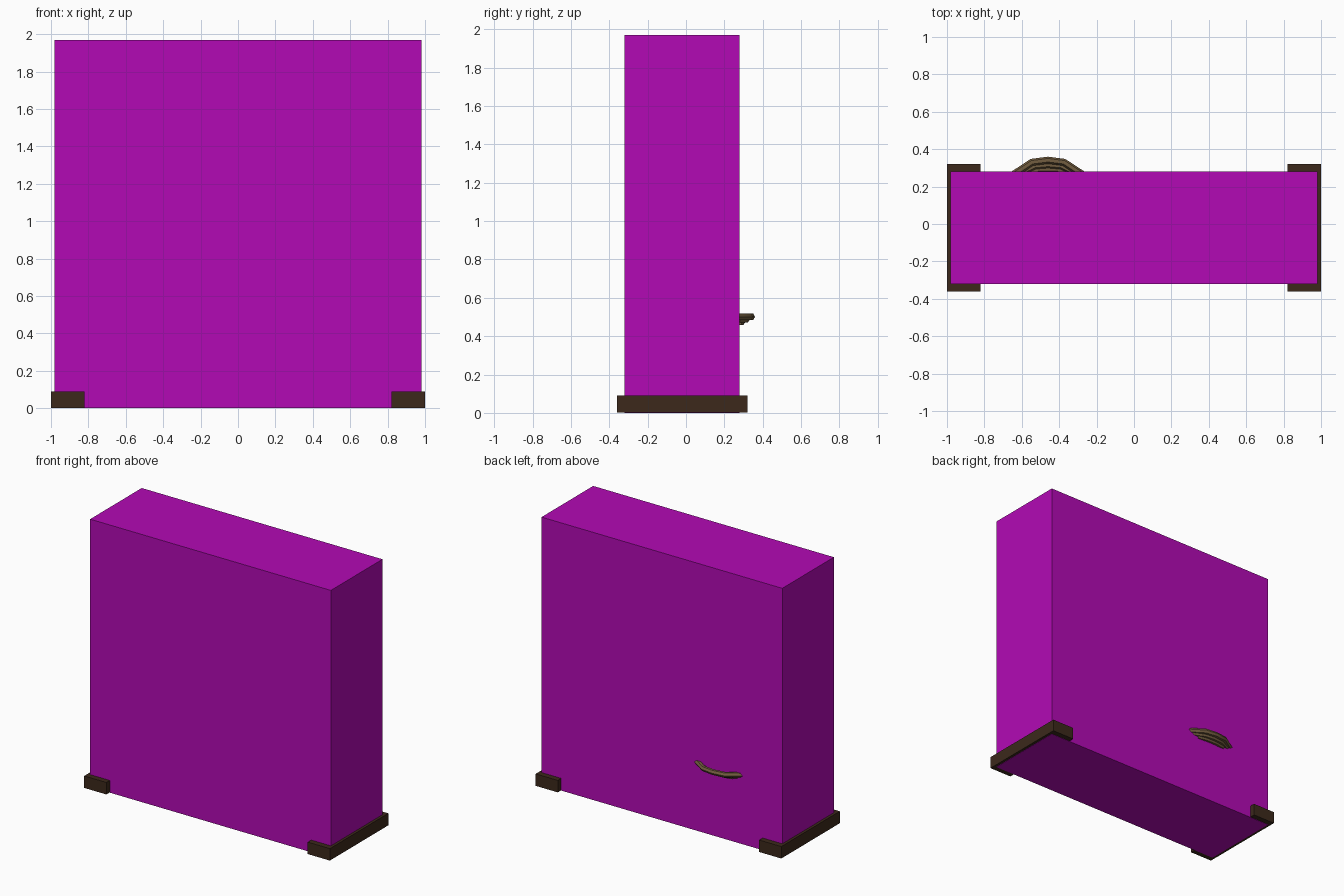
import bpy, math
from mathutils import Vector

if "Cube" in bpy.data.objects:
    bpy.data.objects.remove(bpy.data.objects["Cube"])


def material(name, color):
    m = bpy.data.materials.new(name)
    m.diffuse_color = (*color, 1)
    m.use_nodes = True
    m.node_tree.nodes["Principled BSDF"].inputs["Base Color"].default_value = m.diffuse_color
    return m


MAGENTA = material("magenta", (0.45, 0.003, 0.46))
DARK = material("dark_wood", (0.045, 0.022, 0.011))
TAN = material("rope_tan", (0.17, 0.11, 0.05))


def box(name, lo, hi, mat):
    lo, hi = Vector(lo), Vector(hi)
    bpy.ops.mesh.primitive_cube_add(size=1, location=(lo + hi) / 2)
    o = bpy.context.object
    o.name = name
    o.scale = hi - lo
    bpy.ops.object.transform_apply(location=False, rotation=False, scale=True)
    o.data.materials.append(mat)
    return o


# Main cabinet body
box("cabinet_body", (-0.98, -0.32, 0), (0.98, 0.28, 1.97), MAGENTA)

for side, s in (("left", -1), ("right", 1)):
    def sided(name, x0, x1, ya, yb, za, zb):
        a, b = sorted((s * x0, s * x1))
        box(side + "_" + name, (a, ya, za), (b, yb, zb), DARK)

    # Skid running front to back, just clear of the body's underside
    sided("skid", 0.82, 1.0, -0.36, 0.32, 0.002, 0.09)
    # Battens and side plates set almost flush in the body
    sided("top_batten", 0.85, 0.97, -0.25, 0.21, 1.90, 1.9696)
    sided("upper_plate", 0.94, 0.9796, -0.09, 0.03, 1.74, 1.89)
    sided("lower_plate", 0.94, 0.9796, -0.07, 0.0, 0.74, 0.82)


# Rope handle on the back: nested strands, each lower one smaller
def strand(name, half, reach, z, radius):
    curve = bpy.data.curves.new(name, 'CURVE')
    curve.dimensions = '3D'
    curve.bevel_depth = radius
    curve.bevel_resolution = 1
    curve.use_fill_caps = True
    path = [(-1.15, -0.3), (-0.92, 0.1), (-0.52, 0.82), (0, 1),
            (0.52, 0.82), (0.92, 0.1), (1.15, -0.3)]
    sp = curve.splines.new('POLY')
    sp.points.add(len(path) - 1)
    for p, (u, v) in zip(sp.points, path):
        p.co = (-0.46 + u * half, 0.28 + v * reach, z, 1)
    o = bpy.data.objects.new(name, curve)
    bpy.context.collection.objects.link(o)
    curve.materials.append(TAN)
    bpy.context.view_layer.objects.active = o
    bpy.ops.object.select_all(action='DESELECT')
    o.select_set(True)
    bpy.ops.object.convert(target='MESH')
    bpy.ops.object.shade_smooth_by_angle(angle=math.radians(50))


strand("handle_strand_top", 0.165, 0.061, 0.501, 0.019)
strand("handle_strand_middle", 0.135, 0.035, 0.485, 0.016)
strand("handle_strand_bottom", 0.10, 0.012, 0.471, 0.015)
